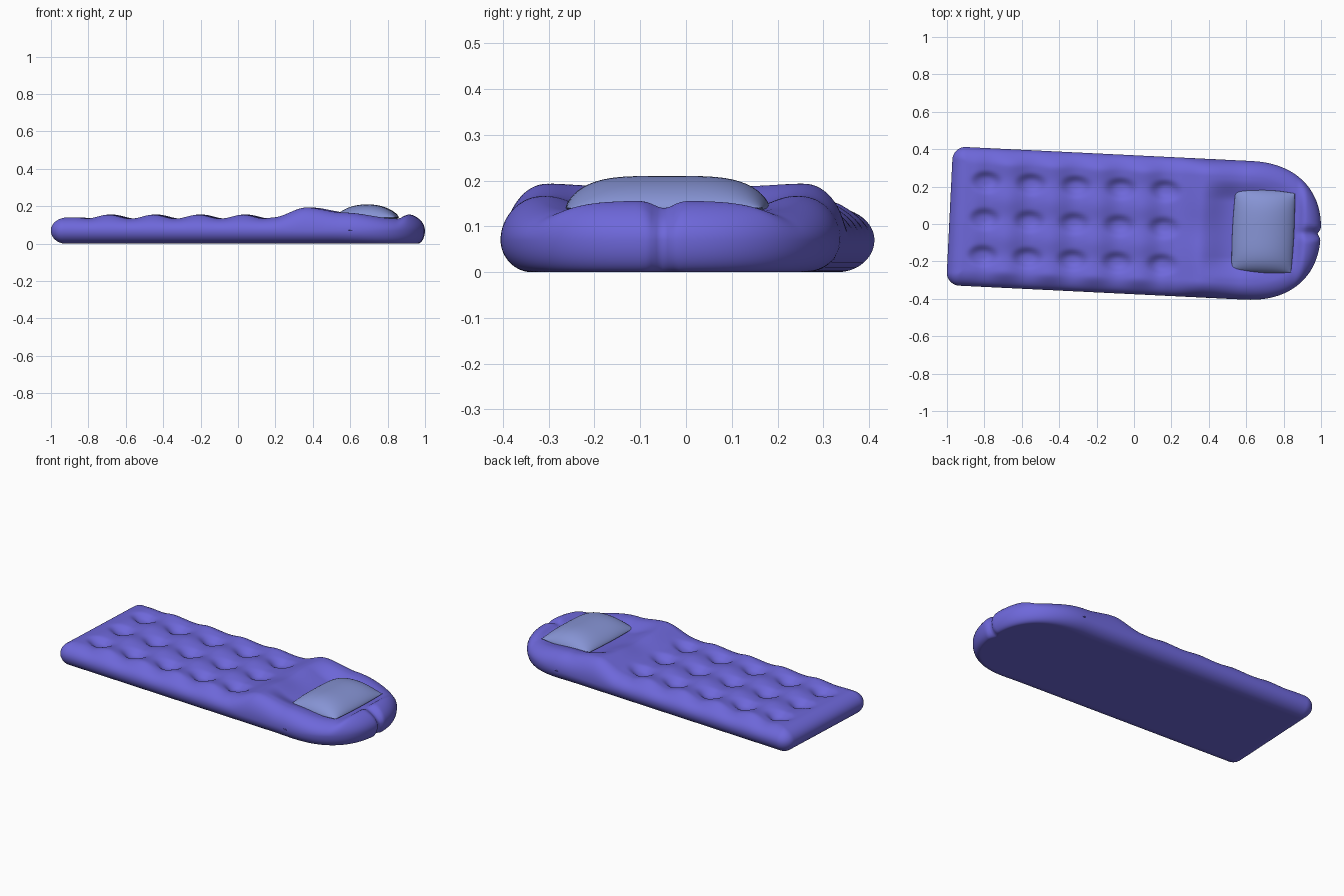
import bpy, bmesh, math
from mathutils import kdtree

if "Cube" in bpy.data.objects:
    bpy.data.objects.remove(bpy.data.objects["Cube"])

YAW = math.radians(-2.8)      # whole mattress lies slightly turned
HALF = 0.371                  # half width
FOOT, SHOULDER, HEAD = -0.987, 0.60, 0.40
MID = 0.07                    # height of the widest line


def gauss(x, s):
    return math.exp(-(x / s) ** 2)


def smooth(x, a, b):
    t = min(1, max(0, (x - a) / (b - a)))
    return t * t * (3 - 2 * t)


def curve(x, pts):
    for (x0, y0), (x1, y1) in zip(pts, pts[1:]):
        if x <= x1:
            return y0 + (y1 - y0) * smooth(x, x0, x1)
    return pts[-1][1]


def head_end(b):
    n = 2.3
    return SHOULDER + HEAD * max(0, 1 - abs(b) ** n) ** (1 / n) - 0.017 * gauss(b * HALF, 0.018)


def foot_end(b, r=0.07):
    e = HALF * (1 - abs(b))
    return FOOT + (r - math.sqrt(max(0, r * r - (r - e) ** 2)) if e < r else 0)


# Outline samples, used to round the rim by distance from the edge
outline = []
for i in range(10001):
    b = math.sin(math.pi * (i / 10000 - 0.5))
    outline += [(head_end(b), b * HALF, 0), (foot_end(b), b * HALF, 0)]
    s = -0.917 + (SHOULDER + 0.917) * i / 10000
    outline += [(s, HALF, 0), (s, -HALF, 0)]
tree = kdtree.KDTree(len(outline))
for i, p in enumerate(outline):
    tree.insert(p, i)
tree.balance()

TUFTS_U = [-0.80, -0.56, -0.32, -0.08, 0.16]
TUFTS_V = [-0.205, -0.008, 0.19]
RIDGE = [(-1, 0.14), (0.2, 0.14), (0.38, 0.193), (0.58, 0.166), (0.86, 0.135), (0.92, 0.156), (1, 0.15)]


def top_height(u, v):
    h = curve(u, RIDGE)
    # Quilted area with tufts
    quilt = smooth(u, -0.9, -0.75) * (1 - smooth(u, 0.12, 0.24))
    inner = 1 - smooth(abs(v), 0.27, 0.36)
    wave = -math.cos(2 * math.pi * (u - TUFTS_U[0]) / 0.24)
    cross = -math.cos(2 * math.pi * v / 0.2)
    h += quilt * (0.011 * wave * (0.3 + 0.7 * inner) + 0.005 * cross * inner)
    for tu in TUFTS_U:
        for tv in TUFTS_V:
            q = ((u - tu) / 0.068) ** 2 + ((v - tv) / 0.046) ** 2
            h -= 0.022 * math.exp(-q * q)
    # Hollow behind the bolster where the pillow lies
    hollow = smooth(u, 0.33, 0.56) * (1 - smooth(u, 0.84, 0.9)) * (1 - smooth(abs(v), 0.15, 0.27))
    h += (0.133 - h) * hollow
    h -= 0.012 * gauss(v, 0.1) * gauss(u - 0.36, 0.12)
    # Pinch at the middle of the head
    return h - 0.02 * gauss(v, 0.025) * smooth(u, 0.84, 0.95)


def rounded(d, r):
    return math.sqrt(1 - (1 - d / r) ** 2) if d < r else 1


def mattress_point(a, b, side):
    u0, u1 = foot_end(b), head_end(b)
    u, v = u0 + (u1 - u0) * (a + 1) / 2, b * HALF
    edge = abs(a) > 0.999999 or abs(b) > 0.999999
    d = 0 if edge else tree.find((u, v, 0))[2]
    if side > 0:
        z = MID + (top_height(u, v) - MID) * rounded(d, 0.09)
    else:
        z = MID - MID * rounded(d, 0.08 - 0.04 * smooth(u, 0.5, 0.95))
    return u, v, z


def pillow_point(a, b, side):
    u = 0.692 + a * 0.165 * (1 - 0.04 * b * b)
    v = -0.002 + b * 0.222 * (1 - 0.05 * a * a)
    puff = max(0, 1 - a * a) ** 0.65 * max(0, 1 - b ** 4) ** 0.65
    return u, v, 0.14 + (0.07 if side > 0 else -0.025) * puff


def inflated(name, point, nu, nv, colour):
    """Two sheets of points joined along their shared edge."""
    bm = bmesh.new()
    for side in (1, -1):
        rows = []
        for i in range(nu + 1):
            a = math.sin(math.pi * (i / nu - 0.5))
            rows.append([bm.verts.new(point(a, math.sin(math.pi * (j / nv - 0.5)), side))
                         for j in range(nv + 1)])
        for i in range(nu):
            for j in range(nv):
                q = [rows[i][j], rows[i + 1][j], rows[i + 1][j + 1], rows[i][j + 1]]
                bm.faces.new(q if side > 0 else q[::-1])
    bmesh.ops.remove_doubles(bm, verts=bm.verts, dist=4e-4)
    bmesh.ops.recalc_face_normals(bm, faces=bm.faces)
    for f in bm.faces:
        f.smooth = True
    me = bpy.data.meshes.new(name)
    bm.to_mesh(me)
    bm.free()
    mat = bpy.data.materials.new(name + "_colour")
    mat.diffuse_color = colour
    mat.use_nodes = True
    mat.node_tree.nodes["Principled BSDF"].inputs["Base Color"].default_value = mat.diffuse_color
    me.materials.append(mat)
    ob = bpy.data.objects.new(name, me)
    ob.rotation_euler.z = YAW
    ob.location.y = -0.004
    bpy.context.collection.objects.link(ob)
    return ob


inflated("mattress", mattress_point, 190, 96, (0.155, 0.137, 0.70, 1))
inflated("pillow", pillow_point, 32, 32, (0.24, 0.295, 0.66, 1))
